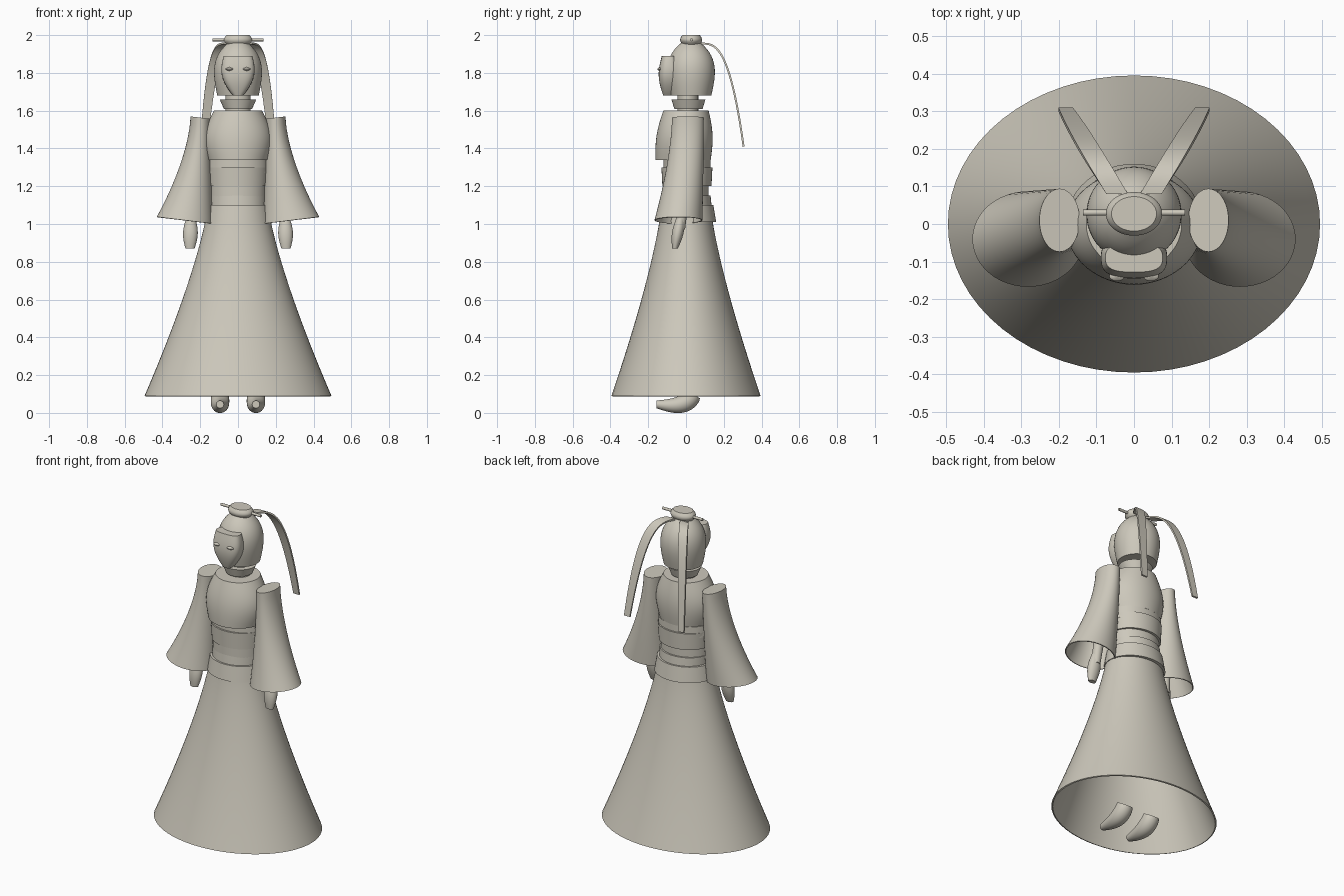
import bpy, bmesh, math
from mathutils import Vector, Matrix

cube = bpy.data.objects.get("Cube")
if cube:
    bpy.data.objects.remove(cube, do_unlink=True)

material = bpy.data.materials.new("warm_grey")
material.use_nodes = True
material.diffuse_color = (.61, .58, .5, 1)
shader = material.node_tree.nodes["Principled BSDF"]
shader.inputs["Base Color"].default_value = material.diffuse_color


def finish(name, mesh_data, thickness=0, mirrored=False, sharp_angle=40):
    """Turn a bmesh into a shaded object, optionally thickened and mirrored."""
    bmesh.ops.recalc_face_normals(mesh_data, faces=mesh_data.faces)
    mesh = bpy.data.meshes.new(name)
    mesh_data.to_mesh(mesh)
    mesh_data.free()
    mesh.materials.append(material)
    part = bpy.data.objects.new(name, mesh)
    bpy.context.collection.objects.link(part)
    if thickness:
        cloth = part.modifiers.new("cloth", 'SOLIDIFY')
        cloth.thickness = thickness
    if mirrored:
        part.modifiers.new("other_side", 'MIRROR').use_clip = False
    bpy.ops.object.select_all(action='DESELECT')
    part.select_set(True)
    bpy.context.view_layer.objects.active = part
    bpy.ops.object.convert(target='MESH')
    bpy.ops.object.shade_smooth_by_angle(angle=math.radians(sharp_angle))


def sweep(name, start, end, start_size, end_size, ease=1, bulge=(0, 0), sag=0,
          lean=0, pitch=(0, 0), squareness=1, steps=16, sides=40, open_end=False, **options):
    """Skin ellipses from start to end; size and sideways drift follow the ease."""
    start, end = Vector(start), Vector(end)
    start_size, end_size, bulge = Vector(start_size), Vector(end_size), Vector(bulge)
    bm = bmesh.new()
    rings = []
    for step in range(steps + 1):
        t = step / steps
        swell = math.sin(math.pi * t)
        centre = start.lerp(end, t ** ease)
        centre.z = start.z + (end.z - start.z) * t - sag * swell
        size = start_size.lerp(end_size, t ** ease) + bulge * swell
        turn = (Matrix.Rotation(math.radians(lean), 3, 'Y')
                @ Matrix.Rotation(math.radians(pitch[0] + (pitch[1] - pitch[0]) * t), 3, 'X'))
        ring = []
        for side in range(sides):
            angle = math.tau * side / sides
            across, along = [math.copysign(abs(v) ** squareness, v)
                             for v in (math.cos(angle), math.sin(angle))]
            ring.append(bm.verts.new(
                centre + turn @ Vector((across * size.x, along * size.y, 0))))
        rings.append(ring)
    for lower, upper in zip(rings, rings[1:]):
        for i in range(sides):
            bm.faces.new((lower[i - 1], lower[i], upper[i], upper[i - 1]))
    bm.faces.new(rings[0])
    if not open_end:
        bm.faces.new(rings[-1])
    finish(name, bm, **options)


def band(name, low, high, low_size, high_size, y=.005):
    """Straight-sided ring around the body."""
    sweep(name, (0, y, low), (0, y, high), low_size, high_size, steps=1, sides=48)


def ribbon(name, start, end, half_width, steps=24, **options):
    """Flat strip that leaves level and falls ever more steeply."""
    start, end = Vector(start), Vector(end)
    bm = bmesh.new()
    previous = None
    for step in range(steps + 1):
        t = step / steps
        point = start.lerp(end, t)
        point.z = start.z + (end.z - start.z) * t ** 3
        across = Vector((half_width * (1 - t ** 4 / 3), 0, 0))
        edge = [bm.verts.new(point - across), bm.verts.new(point + across)]
        if previous:
            bm.faces.new(previous + edge[::-1])
        previous = edge
    finish(name, bm, **options)


# Skirt, from the waist down to the open hem
sweep("skirt", (0, 0, 1.1), (0, 0, .09), (.16, .13), (.495, .395), ease=1.3,
      sides=64, open_end=True, thickness=.008)

# Waist and sash layers
band("hip_wrap", 1.01, 1.1, (.18, .155), (.165, .14))
band("waist", 1.06, 1.36, (.147, .12), (.15, .12), y=0)
band("lower_sash", 1.1, 1.15, (.15, .13), (.15, .125))
band("belt", 1.2, 1.3, (.155, .13), (.16, .135))
band("belt_edge", 1.27, 1.34, (.162, .125), (.16, .125))

# Torso, neck and collar
sweep("torso", (0, -.015, 1.34), (0, 0, 1.6), (.16, .146), (.127, .12),
      bulge=(.035, .015), sides=48)
band("neck", 1.58, 1.7, (.065, .055), (.065, .055), y=.01)
band("collar", 1.61, 1.66, (.075, .075), (.097, .09), y=.013)

# Head, face, eyes and hair
sweep("head", (0, .026, 1.68), (0, .026, 1.96), (.11, .108), (.05, .05),
      ease=5, bulge=(.018, .02), sides=48)
sweep("face", (0, -.09, 1.68), (0, -.09, 1.89), (.026, .03), (.076, .038),
      ease=.8, bulge=(.03, .02), squareness=.7)
sweep("eyes", (.045, -.139, 1.81), (.045, -.139, 1.83), (.001, .001), (.001, .001),
      bulge=(.02, .012), sides=16, mirrored=True)
sweep("hair_bun", (0, .027, 1.95), (0, .027, 2), (.06, .046), (.06, .046),
      bulge=(.015, .012))
sweep("hair_pin", (-.135, .03, 1.975), (.135, .03, 1.975), (.008, .008), (.008, .008),
      lean=90, steps=1, sides=12)
ribbon("hair_ribbons", (.045, .08, 1.96), (.182, .31, 1.41), .029,
       thickness=.01, mirrored=True)

# Wide sleeves, closed at the shoulder and open at the cuff
sweep("sleeves", (.198, .01, 1.563), (.282, -.04, 1.02), (.054, .084), (.149, .127),
      ease=1.6, lean=-7, sides=48, open_end=True, thickness=.006, mirrored=True)

# Forearms, hands and shoes
sweep("forearms", (.225, 0, 1.3), (.25, -.03, .97), (.036, .036), (.025, .025),
      steps=1, sides=20, mirrored=True)
sweep("hands", (.25, -.03, 1.03), (.254, -.058, .87), (.024, .022), (.024, .015),
      bulge=(.015, .012), sides=24, mirrored=True)
sweep("shoes", (.095, .035, .1), (.095, -.157, .045), (.045, .045), (.02, .02),
      ease=1.5, bulge=(.01, .01), sag=.03, pitch=(150, 90), sides=24, mirrored=True)
